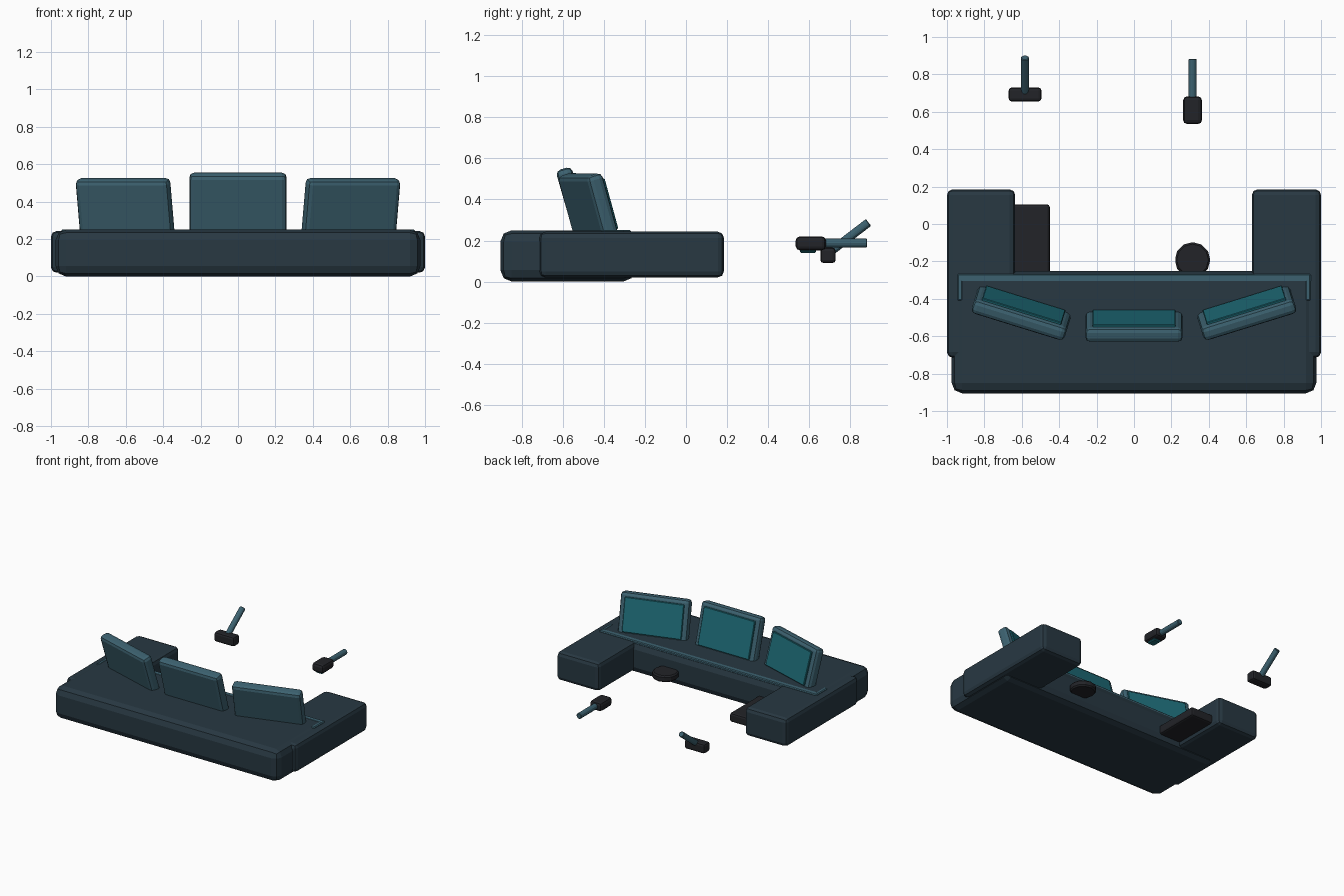
import bpy, math
from mathutils import Matrix, Vector

if "Cube" in bpy.data.objects:
    bpy.data.objects.remove(bpy.data.objects["Cube"])


def material(name, rgb):
    m = bpy.data.materials.new(name)
    m.diffuse_color = (*rgb, 1)
    m.use_nodes = True
    m.node_tree.nodes["Principled BSDF"].inputs["Base Color"].default_value = m.diffuse_color
    return m


NAVY = material("navy", (0.021, 0.040, 0.055))
STEEL = material("steel_blue", (0.045, 0.120, 0.160))
TEAL = material("teal", (0.012, 0.140, 0.175))
BLACK = material("black", (0.016, 0.017, 0.021))


def finish(ob, name, mat, bevel, segments=2):
    ob.name = name
    ob.data.materials.append(mat)
    if bevel:
        mod = ob.modifiers.new("edge", "BEVEL")
        mod.width = bevel
        mod.segments = segments
        mod.limit_method = "ANGLE"
    return ob


def box(name, lo, hi, mat, bevel=0.0, segments=2, matrix=None):
    """Box between two corners, optionally moved by a matrix."""
    lo, hi = Vector(lo), Vector(hi)
    bpy.ops.mesh.primitive_cube_add(size=1)
    ob = bpy.context.object
    ob.data.transform(Matrix.Translation((lo + hi) / 2) @ Matrix.Diagonal((*(hi - lo), 1)))
    if matrix:
        ob.matrix_world = matrix
    return finish(ob, name, mat, bevel, segments)


def rod(name, start, end, radius, mat):
    """Round bar between two points."""
    start, end = Vector(start), Vector(end)
    axis = end - start
    bpy.ops.mesh.primitive_cylinder_add(vertices=12, radius=radius, depth=axis.length,
                                        location=(start + end) / 2,
                                        rotation=axis.to_track_quat("Z", "Y").to_euler())
    return finish(bpy.context.object, name, mat, 0.004, 1)


# Main desk and the two side wings
box("desk", (-0.975, -0.905, 0), (0.975, -0.25, 0.25), NAVY, 0.055)
for side, lo, hi in (("left", -1.0, -0.635), ("right", 0.63, 1.0)):
    box(side + "_wing", (lo, -0.715, 0.02), (hi, 0.185, 0.243), NAVY, 0.03)

# Raised trim along the inner edge of the desk
box("trim_long", (-0.945, -0.31, 0.22), (0.945, -0.268, 0.252), STEEL, 0.006, 1)
for side, x in (("left", -0.93), ("right", 0.93)):
    box(side + "_trim_end", (x - 0.014, -0.41, 0.22), (x + 0.014, -0.30, 0.252), STEEL, 0.006, 1)

# Three tilted monitors, the outer two turned inwards
for name, x, y, height, yaw in (("centre", 0, -0.497, 0.365, 0),
                                ("left", -0.589, -0.431, 0.335, -0.3),
                                ("right", 0.589, -0.431, 0.335, 0.3)):
    place = (Matrix.Translation((x, y, 0.2)) @ Matrix.Rotation(yaw, 4, "Z")
             @ Matrix.Rotation(0.28, 4, "X"))
    box(name + "_monitor_case", (-0.26, -0.04, -0.03), (0.26, 0.04, height), STEEL, 0.025, 2, place)
    box(name + "_monitor_screen", (-0.222, 0.03, 0.045), (0.222, 0.053, height - 0.035), TEAL, 0.004, 1, place)

# Pad beside the left wing and round knob under the desk edge
box("pad", (-0.66, -0.30, 0.05), (-0.45, 0.105, 0.12), BLACK, 0.015)
bpy.ops.mesh.primitive_cylinder_add(vertices=12, radius=0.095, depth=0.05, location=(0.313, -0.192, 0.108))
finish(bpy.context.object, "round_knob", BLACK, 0.01, 1)

# Left lever: slanted bar with a cross grip
box("left_lever_grip", (-0.67, 0.655, 0.09), (-0.495, 0.73, 0.165), BLACK, 0.016)
rod("left_lever_bar", (-0.583, 0.69, 0.135), (-0.583, 0.89, 0.288), 0.022, STEEL)

# Right lever: level bar with a long grip and a small plate below
box("right_lever_grip", (0.263, 0.535, 0.152), (0.363, 0.682, 0.22), BLACK, 0.02)
rod("right_lever_bar", (0.313, 0.62, 0.187), (0.313, 0.883, 0.187), 0.022, STEEL)
box("right_lever_plate", (0.283, 0.555, 0.14), (0.343, 0.635, 0.165), TEAL, 0.006, 1)
